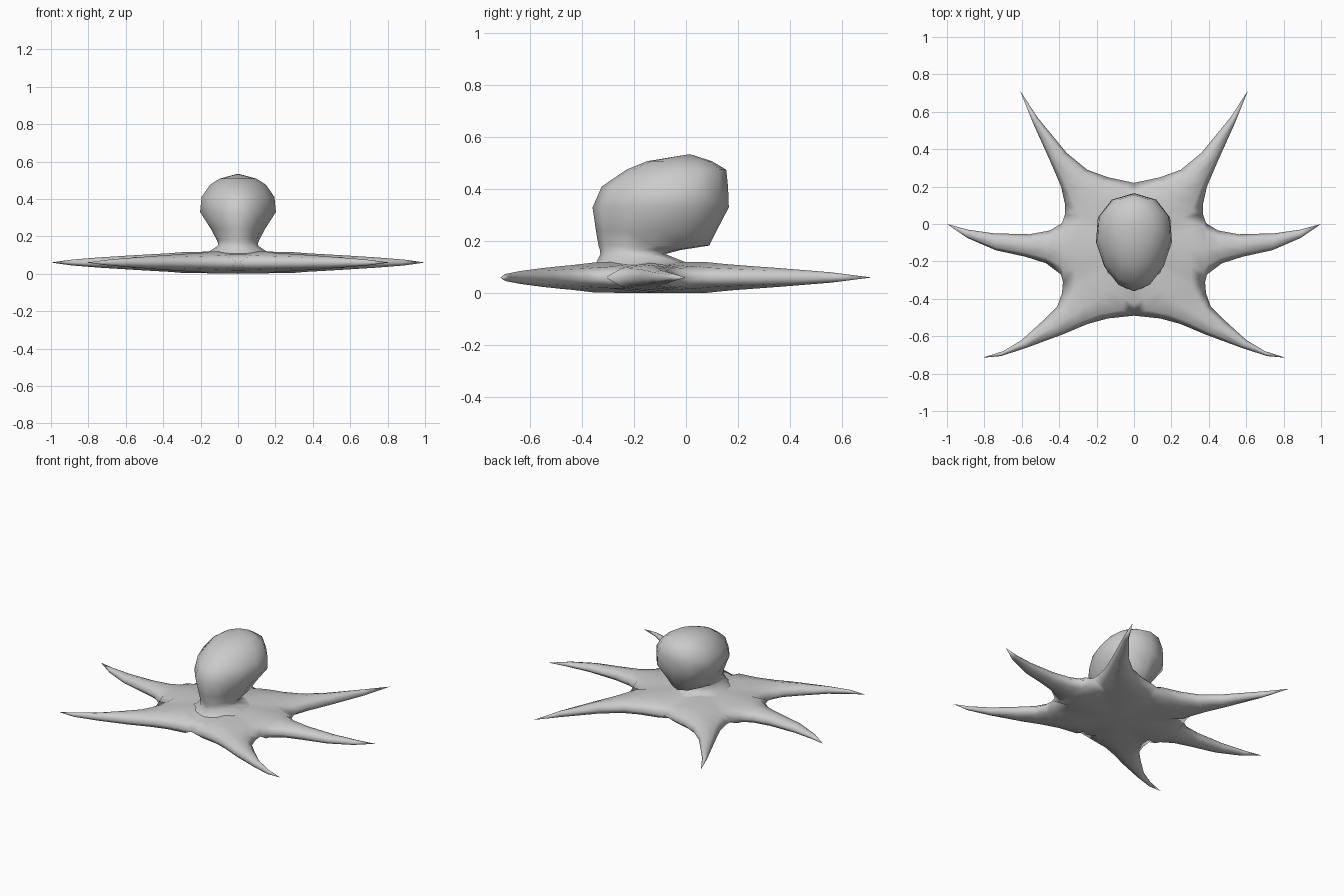
import bpy, bmesh, math
from mathutils import Vector

default = bpy.data.objects.get("Cube")
if default:
    bpy.data.objects.remove(default, do_unlink=True)

grey = bpy.data.materials.new("plain grey")
grey.use_nodes = True
GREY = (0.6, 0.6, 0.6, 1)
grey.diffuse_color = GREY
grey.node_tree.nodes["Principled BSDF"].inputs["Base Color"].default_value = GREY

MID = 0.06                      # height of the arm edges
TOP = Vector((0, -0.15, 0.122))  # crown of the web between the arms
LOW = Vector((0, -0.15, 0.0))


def finish(bm, name):
    bmesh.ops.remove_doubles(bm, verts=bm.verts, dist=0.0005)
    bmesh.ops.recalc_face_normals(bm, faces=bm.faces)
    for f in bm.faces:
        f.smooth = True
    mesh = bpy.data.meshes.new(name)
    bm.to_mesh(mesh)
    bm.free()
    mesh.materials.append(grey)
    ob = bpy.data.objects.new(name, mesh)
    bpy.context.collection.objects.link(ob)
    return ob


def face(bm, *points):
    bm.faces.new([bm.verts.new(p) for p in points])


def section(a, b, tip, up):
    """Arched half cross-section from edge point a to edge point b."""
    a, b = Vector((*a, MID)), Vector((*b, MID))
    dist = ((a + b) / 2 - tip).length
    h = 0.055 * min(1, dist / 0.75) ** 0.7 * up
    return [a.lerp(b, t) + Vector((0, 0, h * k))
            for t, k in ((0, 0), (0.17, 0.72), (0.5, 1), (0.83, 0.72), (1, 0))]


# Arms: tip, then the two edges from the web outwards
ARMS = [
    ((0.61, 0.715),
     [(0, 0.22), (0.14, 0.25), (0.25, 0.29), (0.36, 0.38), (0.52, 0.575)],
     [(0.37, 0.05), (0.37, 0.11), (0.39, 0.20), (0.45, 0.34), (0.54, 0.54)]),
    ((1.0, 0.0),
     [(0.37, 0.05), (0.385, 0.005), (0.45, -0.035), (0.56, -0.055), (0.75, -0.05), (0.89, -0.03)],
     [(0.38, -0.31), (0.39, -0.27), (0.47, -0.21), (0.58, -0.175), (0.74, -0.14), (0.89, -0.075)]),
    ((0.81, -0.715),
     [(0.38, -0.31), (0.385, -0.37), (0.41, -0.44), (0.49, -0.52), (0.60, -0.62), (0.70, -0.68)],
     [(0, -0.49), (0.14, -0.505), (0.25, -0.535), (0.38, -0.59), (0.57, -0.66), (0.71, -0.706)]),
]

bm = bmesh.new()
for tip, edge_a, edge_b in ARMS:
    tip = Vector((*tip, MID))
    for up, centre in ((1, TOP), (-1, LOW)):
        rows = [section(a, b, tip, up) for a, b in zip(edge_a, edge_b)]
        # inner row rounds the web over towards its centre
        inner = []
        for p in rows[0]:
            q = p.lerp(centre, 0.2)
            q.z = MID + up * max(0.043, abs(p.z - MID) + 0.006)
            inner.append(q)
        rows.insert(0, inner)
        for r, s in zip(rows, rows[1:]):
            for i in range(4):
                face(bm, r[i], r[i + 1], s[i + 1], s[i])
        for i in range(4):
            face(bm, rows[-1][i], rows[-1][i + 1], tip)
            face(bm, inner[i], inner[i + 1], centre)
# mirror to the other side
bmesh.ops.remove_doubles(bm, verts=bm.verts, dist=0.0005)
copy = bmesh.ops.duplicate(bm, geom=bm.verts[:] + bm.edges[:] + bm.faces[:])["geom"]
for v in copy:
    if isinstance(v, bmesh.types.BMVert):
        v.co.x *= -1
finish(bm, "arms_and_web")

# Head and neck: height, front, back, half width, egg taper
RINGS = [
    (0.095, -0.37, 0.06, 0.19, 0),
    (0.118, -0.345, 0.0, 0.155, 0),
    (0.150, -0.33, -0.08, 0.108, 0),
    (0.166, -0.332, -0.02, 0.108, 0),
    (0.183, -0.337, 0.09, 0.115, 0),
    (0.240, -0.347, 0.118, 0.145, 0.08),
    (0.330, -0.36, 0.165, 0.203, 0.2),
    (0.410, -0.325, 0.162, 0.195, 0.2),
    (0.475, -0.23, 0.155, 0.15, 0.15),
    (0.508, -0.15, 0.10, 0.10, 0.1),
]
SIDES = 12
bm = bmesh.new()
loops = []
for z, front, back, width, taper in RINGS:
    loop = []
    for i in range(SIDES):
        a = math.tau * i / SIDES
        x = width * math.sin(a) * (1 + taper * math.cos(a))
        y = (front + back) / 2 + (back - front) / 2 * math.cos(a)
        loop.append(bm.verts.new((x, y, z)))
    loops.append(loop)
crown = bm.verts.new((0, 0.015, 0.535))
for i in range(SIDES):
    j = (i + 1) % SIDES
    for lo, hi in zip(loops, loops[1:]):
        bm.faces.new((lo[i], lo[j], hi[j], hi[i]))
    bm.faces.new((loops[-1][i], loops[-1][j], crown))
finish(bm, "head")
